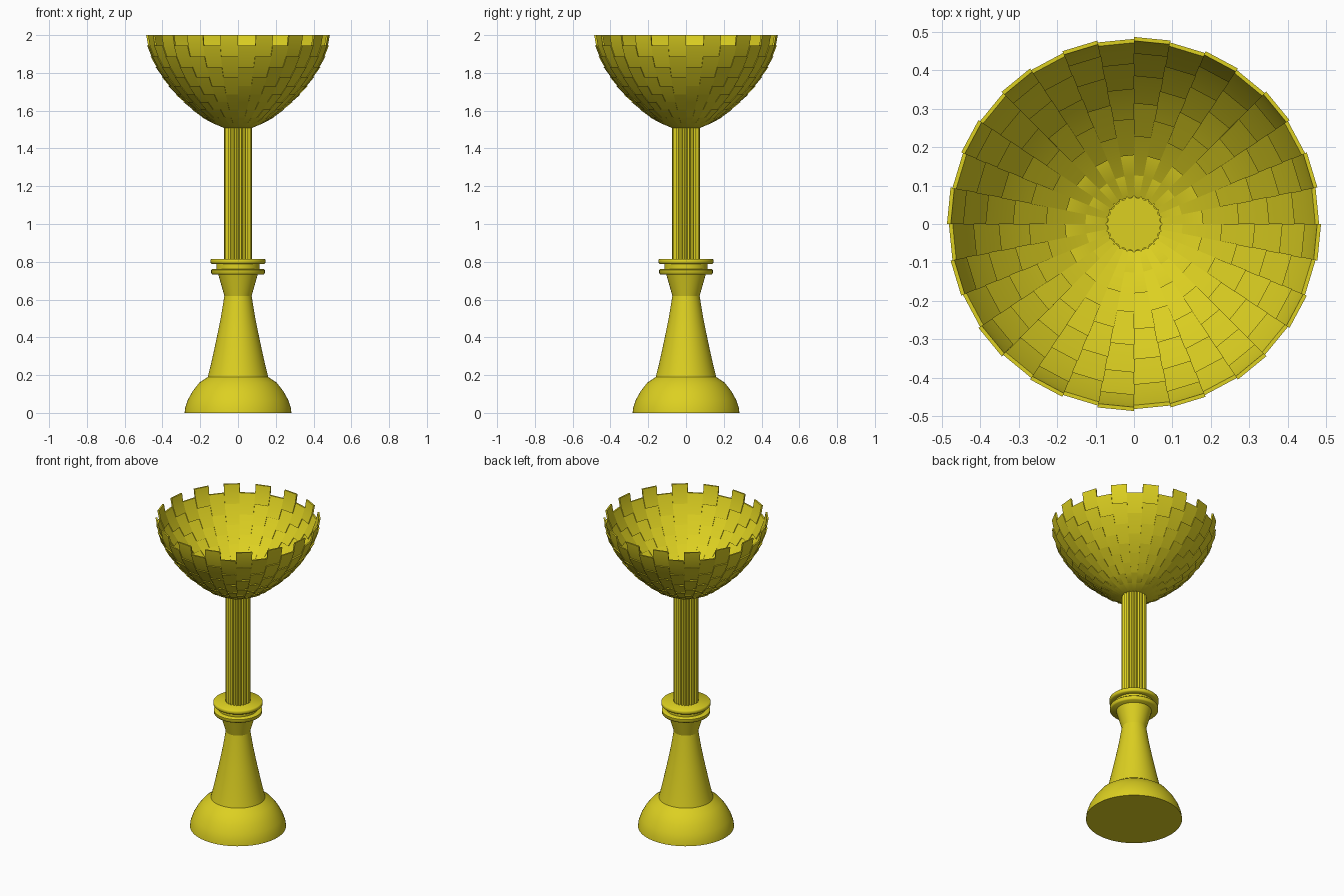
import bpy, bmesh, math
from mathutils import Vector

if "Cube" in bpy.data.objects:
    bpy.data.objects.remove(bpy.data.objects["Cube"])

mat = bpy.data.materials.new("yellow")
mat.diffuse_color = (0.72, 0.63, 0.015, 1)
mat.use_nodes = True
mat.node_tree.nodes["Principled BSDF"].inputs["Base Color"].default_value = mat.diffuse_color


def finish(name, bm, angle=35, recalc=True):
    if recalc:
        bmesh.ops.recalc_face_normals(bm, faces=bm.faces)
    me = bpy.data.meshes.new(name)
    bm.to_mesh(me)
    bm.free()
    ob = bpy.data.objects.new(name, me)
    bpy.context.collection.objects.link(ob)
    me.materials.append(mat)
    bpy.ops.object.select_all(action='DESELECT')
    ob.select_set(True)
    bpy.context.view_layer.objects.active = ob
    bpy.ops.object.shade_smooth_by_angle(angle=math.radians(angle))
    return ob


def loft(rings):
    """Join closed rings of points into a capped solid."""
    bm = bmesh.new()
    loops = [[bm.verts.new(p) for p in ring] for ring in rings]
    n = len(loops[0])
    for a, b in zip(loops, loops[1:]):
        for i in range(n):
            j = (i + 1) % n
            bm.faces.new((a[i], a[j], b[j], b[i]))
    bm.faces.new(loops[0][::-1])
    bm.faces.new(loops[-1])
    return bm


def circle(r, z, n=64):
    return [(r * math.cos(math.tau * i / n), r * math.sin(math.tau * i / n), z) for i in range(n)]


# Foot: dome, tapering stem and flared neck
foot = [(.283, 0), (.279, .03), (.265, .07), (.24, .115), (.205, .16), (.16, .19),
        (.145, .25), (.125, .34), (.108, .42), (.09, .51), (.072, .62), (.105, .735)]
finish("foot", loft([circle(r, z) for r, z in foot]), 25)

# Double collar ring
collar = [(.136, .733), (.142, .74), (.142, .757), (.136, .762), (.115, .762), (.115, .788),
          (.138, .788), (.145, .794), (.145, .81), (.14, .815)]
finish("collar", loft([circle(r, z) for r, z in collar]), 50)

# Fluted column
flutes, sub = 24, 4


def fluted(z):
    n = flutes * sub
    return [((.067 + .008 * (1 - math.sin(math.pi * (i % sub) / sub))) * math.cos(math.tau * i / n),
             (.067 + .008 * (1 - math.sin(math.pi * (i % sub) / sub))) * math.sin(math.tau * i / n), z)
            for i in range(n)]


finish("fluted_column", loft([fluted(.81), fluted(1.515)]), 50)

# Bowl: 32 columns of plates, neighbours staggered by half a plate
bowl = [(.073, 1.508), (.13, 1.532), (.185, 1.565), (.235, 1.605), (.28, 1.645), (.322, 1.685),
        (.36, 1.73), (.395, 1.778), (.428, 1.83), (.455, 1.887), (.473, 1.945), (.478, 2.0)]
cols = 32
bm = bmesh.new()
for c in range(cols):
    # odd columns reach the rim, even ones stop a row lower as notches
    last = 11 if c % 2 else 10
    for top in range(last, 0, -2):
        rows = [r for r in (top - 2, top - 1, top) if r >= 0]
        grid = []
        for k, r in enumerate(rows):
            rad, z = bowl[r]
            lift = (-.002 + .010 * k / (len(rows) - 1)) if r > 1 else 0
            line = []
            for s in range(2):
                a = math.tau * (c + s) / cols
                R = rad + lift
                line.append((R * math.cos(a), R * math.sin(a), z))
            grid.append(line)
        outer = [[bm.verts.new(p) for p in l] for l in grid]
        inner = []
        for l in grid:
            # plate thickness toward the bowl's inside
            inner.append([])
            for p in l:
                v = Vector(p)
                d = Vector((v.x, v.y, 0)).normalized()
                steep = (v.z - 1.508) / .492
                inner[-1].append(bm.verts.new(v - d * .01 * min(1, .3 + steep)))
        for k in range(len(rows) - 1):
            o, o2, n, n2 = outer[k], outer[k + 1], inner[k], inner[k + 1]
            bm.faces.new((o[0], o[1], o2[1], o2[0]))
            bm.faces.new((n[1], n[0], n2[0], n2[1]))
            bm.faces.new((o[0], o2[0], n2[0], n[0]))
            bm.faces.new((o[1], n[1], n2[1], o2[1]))
        bm.faces.new((outer[0][1], outer[0][0], inner[0][0], inner[0][1]))
        bm.faces.new((outer[-1][0], outer[-1][1], inner[-1][1], inner[-1][0]))
finish("woven_bowl", bm, 30)
